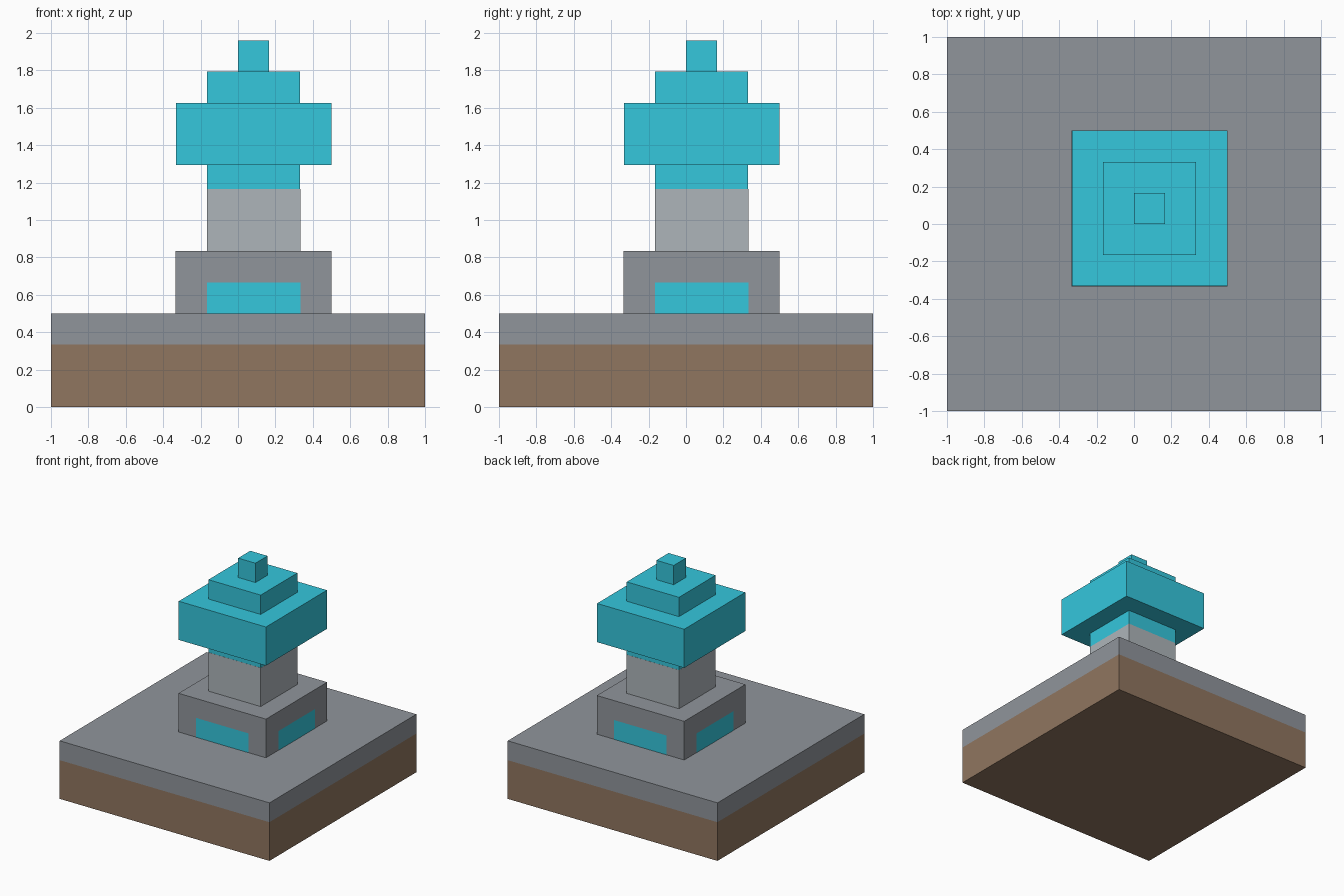
import bpy, bmesh
from mathutils import Matrix

if "Cube" in bpy.data.objects:
    bpy.data.objects.remove(bpy.data.objects["Cube"])

U = 1 / 6          # one block
C = U / 2          # the monument sits half a block off centre


def material(name, rgb):
    m = bpy.data.materials.new(name)
    m.diffuse_color = (*rgb, 1)
    m.use_nodes = True
    m.node_tree.nodes["Principled BSDF"].inputs["Base Color"].default_value = m.diffuse_color
    return m


soil = material("soil", (0.28, 0.18, 0.115))
stone = material("stone", (0.28, 0.30, 0.33))
pale = material("pale_stone", (0.42, 0.46, 0.49))
cyan = material("cyan", (0.035, 0.57, 0.72))


def stepped(name, rings, mats, bottom=True, top=True):
    """Square tower through rings of (half width, z, centre); one material per band."""
    me = bpy.data.meshes.new(name)
    bm = bmesh.new()
    used = list(dict.fromkeys(mats))
    for m in used:
        me.materials.append(m)
    loops = [[bm.verts.new((c + sx * h, c + sy * h, z))
              for sx, sy in ((-1, -1), (1, -1), (1, 1), (-1, 1))]
             for h, z, c in rings]
    for a, b, m in zip(loops, loops[1:], mats):
        for i in range(4):
            j = (i + 1) % 4
            bm.faces.new((a[i], a[j], b[j], b[i])).material_index = used.index(m)
    if bottom:
        bm.faces.new(loops[0][::-1]).material_index = used.index(mats[0])
    if top:
        bm.faces.new(loops[-1]).material_index = used.index(mats[-1])
    bm.to_mesh(me)
    bm.free()
    ob = bpy.data.objects.new(name, me)
    bpy.context.collection.objects.link(ob)
    return ob


# Ground: soil under a stone layer, open beneath the pedestal
stepped("ground", [(1, 0, 0), (1, 2 * U, 0), (1, 3 * U, 0), (2.5 * U, 3 * U, C)],
        [soil, stone, stone], top=False)

# Pedestal with its shoulder, open beneath the pillar
stepped("pedestal", [(2.5 * U, 3 * U, C), (2.5 * U, 5 * U, C), (1.5 * U, 5 * U, C)],
        [stone, stone], bottom=False, top=False)

# Pale pillar
stepped("pillar", [(1.5 * U, 5 * U, C), (1.5 * U, 7 * U, C)], [pale], bottom=False)

# Floating crystal: stacked tiers, mirrored about its wide middle
z0, e = 0.96, 0.001
tiers = [(0.5, 0, 1), (1.5, 1, 2), (2.5, 2, 4), (1.5, 4, 5), (0.5, 5, 6)]
rings = [(w * U - e, z0 + k * U, C) for w, lo, hi in tiers for k in (lo, hi)]
stepped("crystal", rings, [cyan] * (len(rings) - 1))

# Glowing panel on each pedestal side
for i, side in enumerate(("front", "right", "back", "left")):
    me = bpy.data.meshes.new(side + "_panel")
    bm = bmesh.new()
    y = -2.5 * U - 0.0015
    bm.faces.new([bm.verts.new((x * U, y, z * U))
                  for x, z in ((-1.5, 3), (1.5, 3), (1.5, 4), (-1.5, 4))])
    bm.transform(Matrix.Translation((C, C, 0)) @ Matrix.Rotation(i * 1.5707963, 4, 'Z'))
    me.materials.append(cyan)
    bm.to_mesh(me)
    bm.free()
    bpy.context.collection.objects.link(bpy.data.objects.new(side + "_panel", me))
